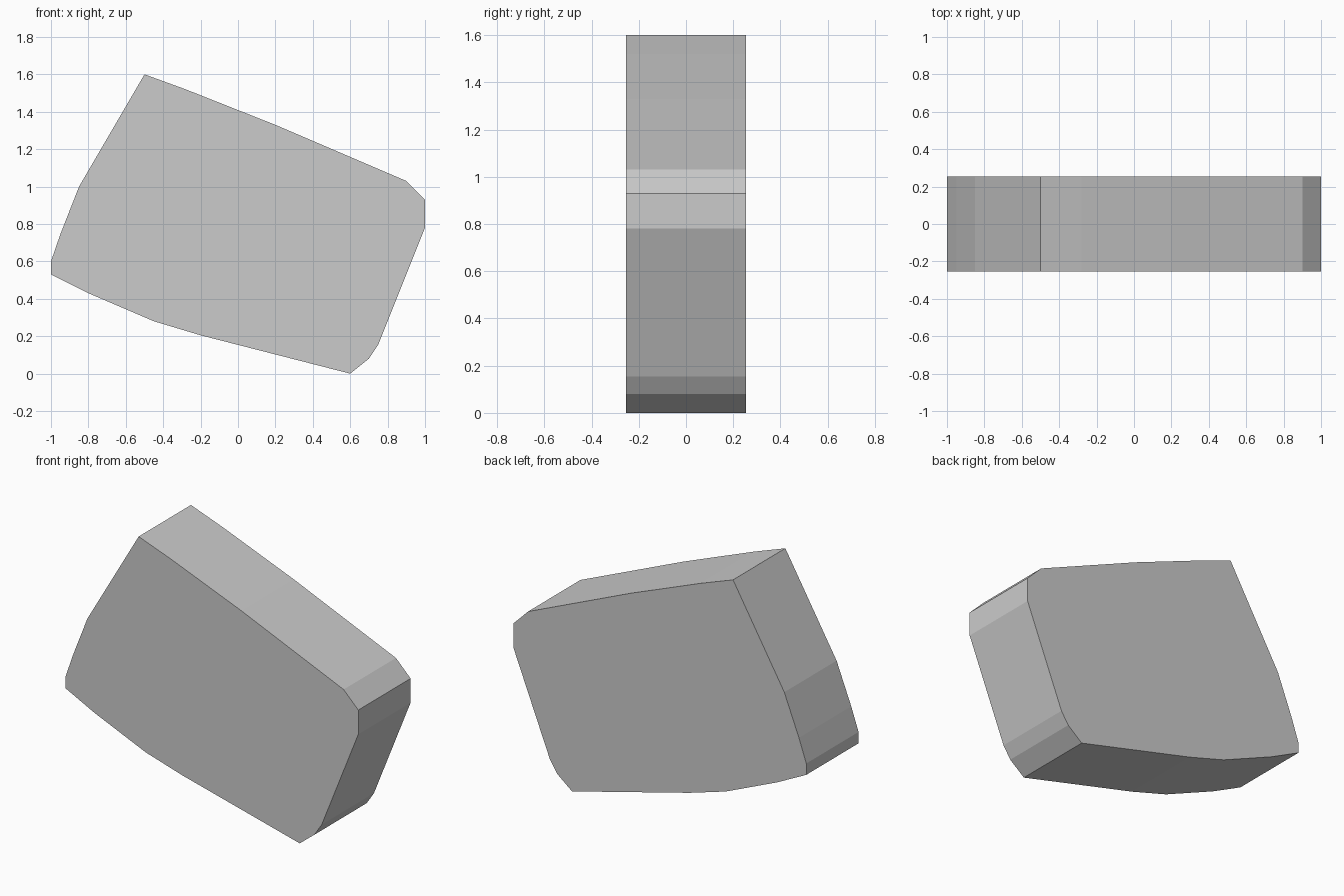
import bpy
import bmesh

if "Cube" in bpy.data.objects:
    bpy.data.objects.remove(bpy.data.objects["Cube"])

# Slab outline in the x-z plane, clockwise from the top corner
outline = [(-0.5, 1.6), (-0.28, 1.52), (0.2, 1.33), (0.9, 1.03), (1.0, 0.93),
           (1.0, 0.78), (0.75, 0.155), (0.7, 0.08), (0.6, 0.0), (-0.2, 0.205),
           (-0.45, 0.28), (-0.8, 0.43), (-1.0, 0.53), (-1.0, 0.6),
           (-0.95, 0.745), (-0.85, 1.0)]
half_depth = 0.255

# Front face, extruded straight to the back
bm = bmesh.new()
front = bm.faces.new([bm.verts.new((x, -half_depth, z)) for x, z in outline])
result = bmesh.ops.extrude_face_region(bm, geom=[front], use_keep_orig=True)
back_verts = [g for g in result["geom"] if isinstance(g, bmesh.types.BMVert)]
bmesh.ops.translate(bm, verts=back_verts, vec=(0, 2 * half_depth, 0))
bmesh.ops.recalc_face_normals(bm, faces=bm.faces)

mesh = bpy.data.meshes.new("stone_slab")
bm.to_mesh(mesh)
bm.free()
slab = bpy.data.objects.new("stone_slab", mesh)
bpy.context.collection.objects.link(slab)
